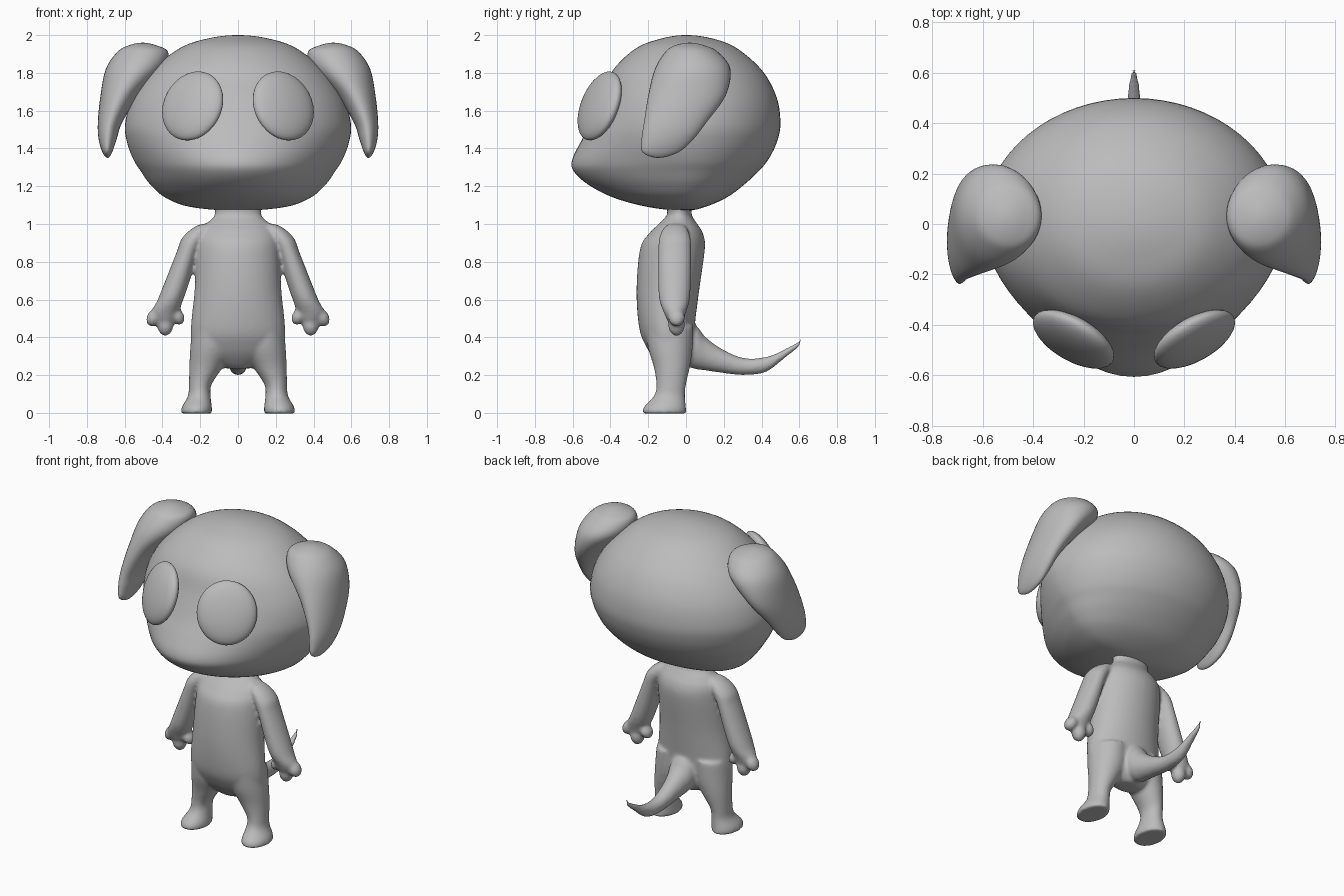
import bpy, bmesh, math
from mathutils import Matrix, Vector, Euler

grey = bpy.data.materials.new("soft_grey")
grey.diffuse_color = (0.5, 0.5, 0.5, 1)


def smooth_rows(rows, steps):
    """Catmull-Rom curve through section rows, rounded at both ends."""
    def ghost(a, b):
        return [b[0]] + [2 * p - q for p, q in zip(a[1:], b[1:])]
    pts = [ghost(rows[0], rows[1])] + list(rows) + [ghost(rows[-1], rows[-2])]
    out = []
    for i in range(1, len(pts) - 2):
        for s in range(steps):
            t = s / steps
            out.append([0.5 * (2 * b + (c - a) * t + (2 * a - 5 * b + 4 * c - d) * t * t
                               + (3 * b - a - 3 * c + d) * t ** 3)
                        for a, b, c, d in zip(*pts[i - 1:i + 3])])
    return out + [list(rows[-1])]


def loft(bm, rows, side=1, mid=None, along_y=False, segs=40, steps=5):
    """Rows: height, x centre, x radius, low y, high y, optional front taper."""
    rings = []
    for row in smooth_rows(rows, steps):
        h, xc, rx, lo, hi = row[:5]
        k = row[5] if len(row) > 5 else 1
        m = (lo + hi) / 2 if mid is None else mid
        ring = []
        for i in range(segs):
            a = 2 * math.pi * i / segs
            s = math.sin(a)
            y = m + (hi - m) * s if s >= 0 else m - (m - lo) * abs(s) ** k
            x = side * (xc + rx * math.cos(a))
            ring.append(bm.verts.new((x, h, y) if along_y else (x, y, h)))
        rings.append(ring)
    faces = [bm.faces.new(rings[0]), bm.faces.new(rings[-1])]
    for a, b in zip(rings, rings[1:]):
        for i in range(segs):
            j = (i + 1) % segs
            faces.append(bm.faces.new((a[i], a[j], b[j], b[i])))
    bmesh.ops.recalc_face_normals(bm, faces=faces)


def ball(bm, loc, size, rot=(0, 0, 0), segs=32):
    m = Matrix.LocRotScale(Vector(loc), Euler([math.radians(r) for r in rot]), Vector(size))
    bmesh.ops.create_uvsphere(bm, u_segments=segs, v_segments=segs // 2, radius=1, matrix=m)


def finish(bm, name):
    for f in bm.faces:
        f.smooth = True
    me = bpy.data.meshes.new(name)
    bm.to_mesh(me)
    bm.free()
    me.materials.append(grey)
    ob = bpy.data.objects.new(name, me)
    bpy.context.collection.objects.link(ob)
    return ob


# Head: wide rounded skull tapering forward into a muzzle
bm = bmesh.new()
loft(bm, [
    (2.0, 0, 0.001, -0.001, 0.001, 1),
    (1.982, 0, 0.16, -0.13, 0.14, 1),
    (1.93, 0, 0.31, -0.265, 0.27, 1),
    (1.81, 0, 0.458, -0.39, 0.405, 1),
    (1.67, 0, 0.557, -0.445, 0.48, 1),
    (1.53, 0, 0.598, -0.505, 0.5, 1.1),
    (1.43, 0, 0.587, -0.56, 0.48, 1.25),
    (1.34, 0, 0.553, -0.603, 0.435, 1.4),
    (1.28, 0, 0.515, -0.595, 0.385, 1.4),
    (1.21, 0, 0.465, -0.52, 0.31, 1.35),
    (1.14, 0, 0.385, -0.385, 0.215, 1.2),
    (1.09, 0, 0.25, -0.2, 0.1, 1),
    (1.07, 0, 0.001, -0.001, 0.001, 1)], mid=0, segs=64)
finish(bm, "head")

for side, label in ((1, "right"), (-1, "left")):
    # Eye: flattened ball lying on the face
    bm = bmesh.new()
    ball(bm, (side * 0.24, -0.457, 1.625), (0.18, 0.06, 0.193), (-20, 0, side * 30))
    finish(bm, "eye_" + label)

    # Ear: thick at the top, drooping to a thin forward tip
    bm = bmesh.new()
    loft(bm, [
        (1.96, 0.505, 0.001, 0.02, 0.021),
        (1.945, 0.505, 0.075, -0.06, 0.10),
        (1.91, 0.505, 0.135, -0.11, 0.17),
        (1.82, 0.545, 0.155, -0.165, 0.235),
        (1.68, 0.625, 0.103, -0.2, 0.21),
        (1.54, 0.677, 0.065, -0.222, 0.11),
        (1.45, 0.69, 0.048, -0.235, 0.04),
        (1.38, 0.692, 0.026, -0.23, -0.04),
        (1.35, 0.69, 0.001, -0.15, -0.149)], side)
    finish(bm, "ear_" + label)

# Body: torso, limbs and tail fused into one smooth skin
bm = bmesh.new()
loft(bm, [
    (1.11, 0, 0.14, -0.11, 0.04),
    (1.05, 0, 0.122, -0.10, 0.03),
    (1.0, 0, 0.17, -0.145, 0.06),
    (0.95, 0, 0.205, -0.195, 0.09),
    (0.87, 0, 0.22, -0.243, 0.1),
    (0.65, 0, 0.23, -0.262, 0.07),
    (0.45, 0, 0.25, -0.248, 0.045),
    (0.35, 0, 0.24, -0.21, 0.04),
    (0.28, 0, 0.17, -0.16, 0.03),
    (0.235, 0, 0.05, -0.1, 0.0)])

# Tail, curving down and back up to a point
loft(bm, [
    (-0.08, 0, 0.08, 0.28, 0.46),
    (0.04, 0, 0.085, 0.235, 0.47),
    (0.1, 0, 0.07, 0.225, 0.405),
    (0.18, 0, 0.056, 0.213, 0.345),
    (0.3, 0, 0.045, 0.2, 0.292),
    (0.42, 0, 0.038, 0.215, 0.296),
    (0.52, 0, 0.026, 0.288, 0.336),
    (0.61, 0, 0.011, 0.375, 0.4)], along_y=True)

for side in (1, -1):
    # Leg and flat foot
    loft(bm, [
        (-0.004, 0.22, 0.082, -0.23, 0.002),
        (0.03, 0.218, 0.08, -0.225, 0.0),
        (0.09, 0.205, 0.06, -0.17, -0.005),
        (0.15, 0.2, 0.06, -0.157, 0.0),
        (0.24, 0.17, 0.088, -0.17, 0.02),
        (0.34, 0.14, 0.113, -0.2, 0.035),
        (0.46, 0.13, 0.11, -0.22, 0.04)], side)
    # Arm from shoulder to palm
    loft(bm, [
        (1.0, 0.16, 0.03, -0.09, -0.02),
        (0.97, 0.197, 0.055, -0.125, 0.01),
        (0.92, 0.237, 0.063, -0.143, 0.026),
        (0.86, 0.265, 0.057, -0.148, 0.028),
        (0.7, 0.32, 0.065, -0.148, 0.026),
        (0.6, 0.357, 0.068, -0.142, 0.02),
        (0.53, 0.387, 0.07, -0.117, 0.0),
        (0.48, 0.387, 0.035, -0.09, -0.02)], side)
    # Three stubby fingers
    for x, z, r, tilt in ((0.445, 0.505, 0.038, -30), (0.385, 0.465, 0.043, 0),
                          (0.32, 0.51, 0.035, 30)):
        ball(bm, (side * x, -0.05, z), (r, 0.045, r * 1.35), (0, side * tilt, 0), 24)

body = finish(bm, "body")
skin = body.modifiers.new("fuse", 'REMESH')
skin.mode = 'VOXEL'
skin.voxel_size = 0.01
skin.use_smooth_shade = True
relax = body.modifiers.new("relax", 'SMOOTH')
relax.factor = 0.5
relax.iterations = 10
